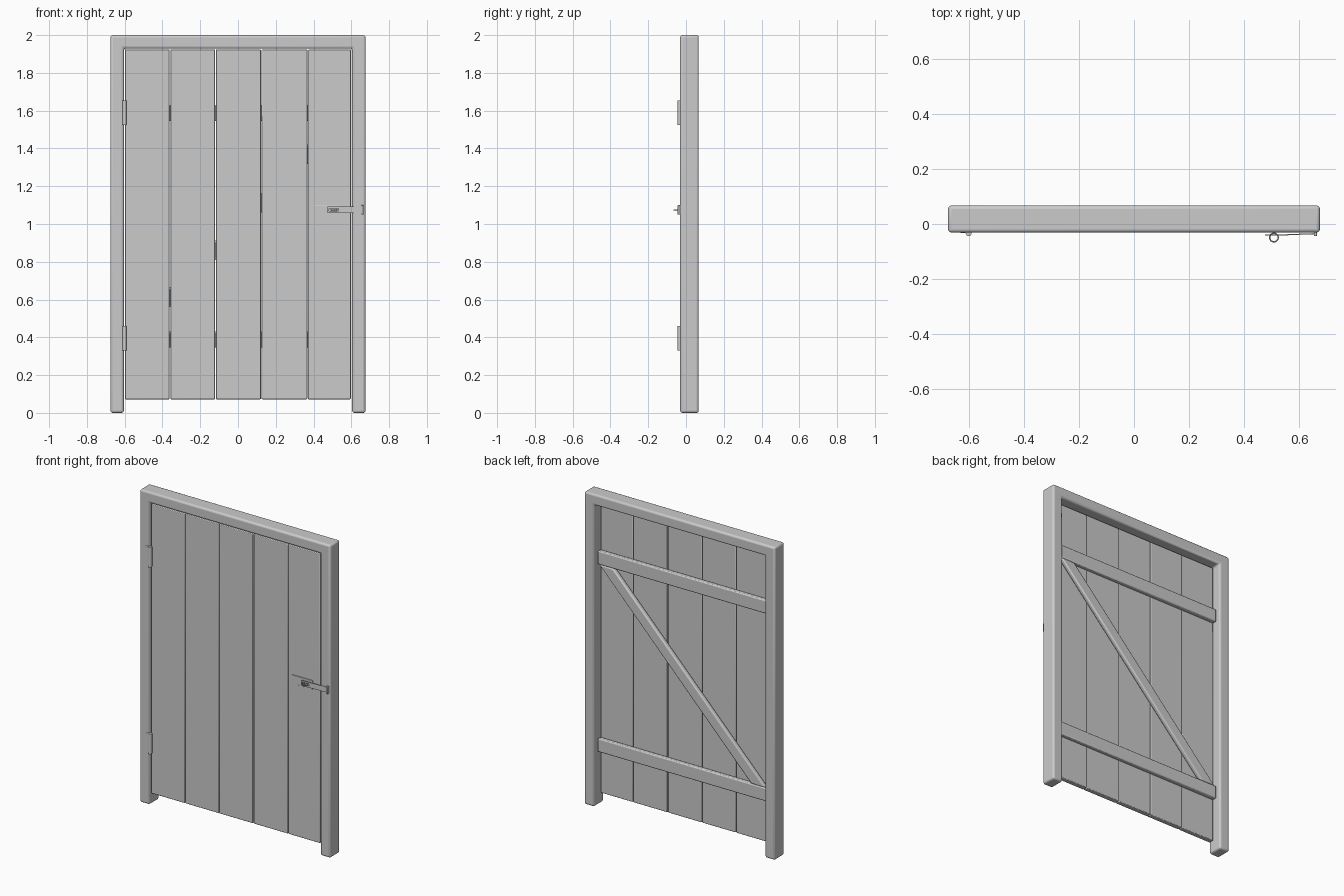
import bpy, bmesh, math
from mathutils import Matrix

if "Cube" in bpy.data.objects:
    bpy.data.objects.remove(bpy.data.objects["Cube"])

grey = bpy.data.materials.new("grey")
grey.diffuse_color = (0.6, 0.6, 0.6, 1)
grey.use_nodes = True
grey.node_tree.nodes["Principled BSDF"].inputs["Base Color"].default_value = grey.diffuse_color


def finish(name, bm, bevel=0, segments=2):
    bmesh.ops.recalc_face_normals(bm, faces=bm.faces)
    me = bpy.data.meshes.new(name)
    bm.to_mesh(me)
    bm.free()
    ob = bpy.data.objects.new(name, me)
    bpy.context.collection.objects.link(ob)
    me.materials.append(grey)
    if bevel:
        m = ob.modifiers.new("bevel", 'BEVEL')
        m.width, m.segments, m.limit_method = bevel, segments, 'ANGLE'
    bpy.ops.object.select_all(action='DESELECT')
    ob.select_set(True)
    bpy.context.view_layer.objects.active = ob
    bpy.ops.object.shade_smooth_by_angle(angle=math.radians(40))
    return ob


def prism(name, outline, y0, y1, bevel=0, segments=2):
    """Extrude an (x, z) outline from y0 to y1."""
    bm = bmesh.new()
    face = bm.faces.new([bm.verts.new((x, y0, z)) for x, z in outline])
    ext = bmesh.ops.extrude_face_region(bm, geom=[face])["geom"]
    verts = [g for g in ext if isinstance(g, bmesh.types.BMVert)]
    bmesh.ops.translate(bm, verts=verts, vec=(0, y1 - y0, 0))
    return finish(name, bm, bevel, segments)


def box(name, x0, x1, y0, y1, z0, z1, bevel=0):
    return prism(name, [(x0, z0), (x1, z0), (x1, z1), (x0, z1)], y0, y1, bevel)


# Frame: one arch-shaped outline
X, IN, TOP = 0.675, 0.604, 1.93
prism("door_frame", [(-X, 0), (-IN, 0), (-IN, TOP), (IN, TOP), (IN, 0),
                     (X, 0), (X, 2), (-X, 2)], -0.031, 0.067, 0.012, 3)

# Five vertical planks
edges = [-0.601, -0.36, -0.119, 0.123, 0.369, 0.599]
for i in range(5):
    box(f"plank_{i + 1}", edges[i] + 0.002, edges[i + 1] - 0.002,
        -0.022, 0.01, 0.072, 1.924, 0.004)

# Battens and diagonal brace on the back
for name, z0, z1 in (("lower_batten", 0.345, 0.43), ("upper_batten", 1.545, 1.63)):
    box(name, -0.598, 0.598, 0.01, 0.04, z0, z1, 0.006)
prism("diagonal_brace", [(-0.587, 0.43), (-0.487, 0.43), (0.59, 1.545), (0.49, 1.545)],
      0.01, 0.04, 0.008)

# Hinges: knuckle barrel plus two thin leaves
for name, z in (("lower_hinge", 0.395), ("upper_hinge", 1.59)):
    bm = bmesh.new()
    bmesh.ops.create_cone(bm, cap_ends=True, segments=16, radius1=0.011, radius2=0.011,
                          depth=0.13, matrix=Matrix.Translation((-0.6, -0.033, z)))
    finish(name + "_barrel", bm)
    box(name + "_frame_leaf", -0.63, -0.6, -0.0335, -0.029, z - 0.062, z + 0.062)
    box(name + "_door_leaf", -0.604, -0.59, -0.026, -0.018, z - 0.062, z + 0.062)

# Latch: door plate, slotted strap, frame catch
box("latch_plate", 0.4, 0.545, -0.027, -0.02, 1.045, 1.1, 0.001)
for name, x0, x1, z0, z1 in (("strap_tip", 0.475, 0.483, 1.058, 1.092),
                             ("strap_lower_rail", 0.483, 0.532, 1.058, 1.068),
                             ("strap_upper_rail", 0.483, 0.532, 1.082, 1.092)):
    box(name, x0, x1, -0.042, -0.038, z0, z1)
strap = box("strap_arm", 0.532, 0.66, -0.042, -0.038, 1.058, 1.092)
for v in strap.data.vertices:
    if v.co.x > 0.6:
        v.co.y += 0.005
box("latch_catch", 0.653, 0.664, -0.044, -0.029, 1.05, 1.1, 0.002)

# Staple ring through the strap slot
bm = bmesh.new()
R, r, N, M = 0.0155, 0.0025, 24, 8
rings = []
for i in range(N):
    a = 2 * math.pi * i / N
    rings.append([])
    for j in range(M):
        b = 2 * math.pi * j / M
        d = R + r * math.cos(b)
        rings[-1].append(bm.verts.new((0.508 + d * math.cos(a), -0.049 + d * math.sin(a),
                                       1.075 + r * math.sin(b))))
for i in range(N):
    for j in range(M):
        p, q, k = rings[i], rings[(i + 1) % N], (j + 1) % M
        bm.faces.new((p[j], q[j], q[k], p[k]))
finish("staple_ring", bm)
